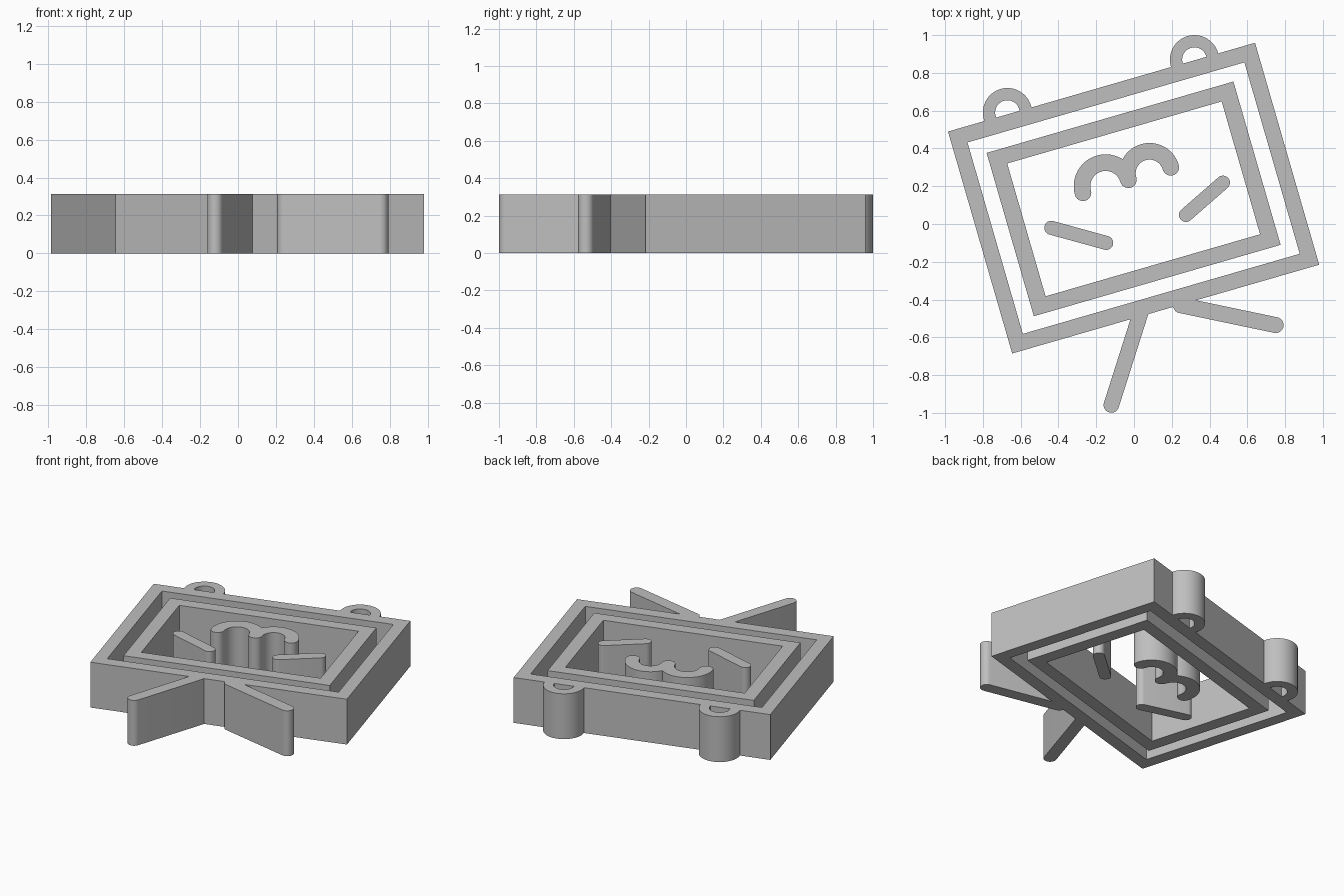
import bpy
import bmesh
from math import radians, sin, cos, pi, atan2
from mathutils import Vector, Matrix

HEIGHT = 0.312
TILT = radians(16.13)

cube = bpy.data.objects.get("Cube")
if cube:
    bpy.data.objects.remove(cube, do_unlink=True)

grey = bpy.data.materials.new("plain grey")
grey.use_nodes = True
colour = (0.52, 0.52, 0.52, 1)
grey.diffuse_color = colour
grey.node_tree.nodes["Principled BSDF"].inputs["Base Color"].default_value = colour


def finish(bm, name):
    """Turn a flat bmesh into an upright slab object."""
    result = bmesh.ops.extrude_face_region(bm, geom=bm.faces[:])
    top = [v for v in result["geom"] if isinstance(v, bmesh.types.BMVert)]
    bmesh.ops.translate(bm, verts=top, vec=(0, 0, HEIGHT))
    bmesh.ops.recalc_face_normals(bm, faces=bm.faces)
    mesh = bpy.data.meshes.new(name)
    bm.to_mesh(mesh)
    bm.free()
    mesh.materials.append(grey)
    obj = bpy.data.objects.new(name, mesh)
    bpy.context.collection.objects.link(obj)
    return obj


def border(name, centre, outer, inner):
    """Tilted rectangular frame."""
    bm = bmesh.new()
    turn = Matrix.Rotation(TILT, 3, "Z")
    rings = []
    for w, h in (outer, inner):
        corners = ((-w, -h), (w, -h), (w, h), (-w, h))
        rings.append([bm.verts.new(turn @ Vector((x / 2, y / 2, 0))
                                   + Vector((*centre, 0))) for x, y in corners])
    out, inn = rings
    for i in range(4):
        j = (i + 1) % 4
        bm.faces.new((out[i], out[j], inn[j], inn[i]))
    return finish(bm, name)


def stroke(name, path, radius, steps=16):
    """Round-ended band that follows a path."""
    pts = [Vector(p) for p in path]
    outline = []
    for side in (pts, pts[::-1]):
        for i in range(len(side) - 1):
            before = side[max(i - 1, 0)]
            d = (side[i + 1] - before).normalized()
            if i > 0:
                outline.append(side[i] + radius * Vector((d.y, -d.x)))
        # cap around the far end of this side
        d = side[-1] - side[-2]
        start = atan2(d.y, d.x) - pi / 2
        for k in range(steps + 1):
            a = start + pi * k / steps
            outline.append(side[-1] + radius * Vector((cos(a), sin(a))))
    bm = bmesh.new()
    bm.faces.new([bm.verts.new((p.x, p.y, 0)) for p in outline])
    return finish(bm, name)


def arc(centre, radius, start, end, steps=28):
    angles = [radians(start + (end - start) * i / steps) for i in range(steps + 1)]
    return [(centre[0] + radius * cos(a), centre[1] + radius * sin(a)) for a in angles]


def merge(base, parts):
    """Fuse parts into the base."""
    bpy.context.view_layer.objects.active = base
    for part in parts:
        mod = base.modifiers.new("union", "BOOLEAN")
        mod.operation = "UNION"
        mod.solver = "EXACT"
        mod.object = part
        bpy.ops.object.modifier_apply(modifier=mod.name)
        bpy.data.objects.remove(part, do_unlink=True)


# Outer frame with hanging loops and legs
outer_frame = border("outer_frame", (-0.002, 0.137), (1.692, 1.223), (1.526, 1.055))
extras = [stroke("loop", arc(c, 0.0975, 200, 12), 0.0325)
          for c in ((-0.67, 0.59), (0.32, 0.87))]
extras += [stroke("leg", ((0.04, -0.455), (-0.12, -0.958)), 0.041),
           stroke("leg", ((0.248, -0.43), (0.75, -0.535)), 0.042)]
merge(outer_frame, extras)

# Inner frame
inner_frame = border("inner_frame", (-0.002, 0.133), (1.36, 0.90), (1.182, 0.732))

# Wavy mouth made of two arches
mouth = stroke("mouth", arc((-0.15, 0.2), 0.125, 196, 16), 0.044)
merge(mouth, [stroke("arch", arc((0.082, 0.268), 0.117, 196, 16), 0.044)])

# Slanted eyes
left_eye = stroke("left_eye", ((0.275, 0.048), (0.471, 0.219)), 0.037)
right_eye = stroke("right_eye", ((-0.438, -0.02), (-0.147, -0.1)), 0.037)

# Smooth the curved walls and keep the edges sharp
bpy.ops.object.select_all(action="DESELECT")
for obj in (outer_frame, inner_frame, mouth, left_eye, right_eye):
    obj.select_set(True)
bpy.context.view_layer.objects.active = outer_frame
bpy.ops.object.shade_smooth_by_angle(angle=radians(30))
